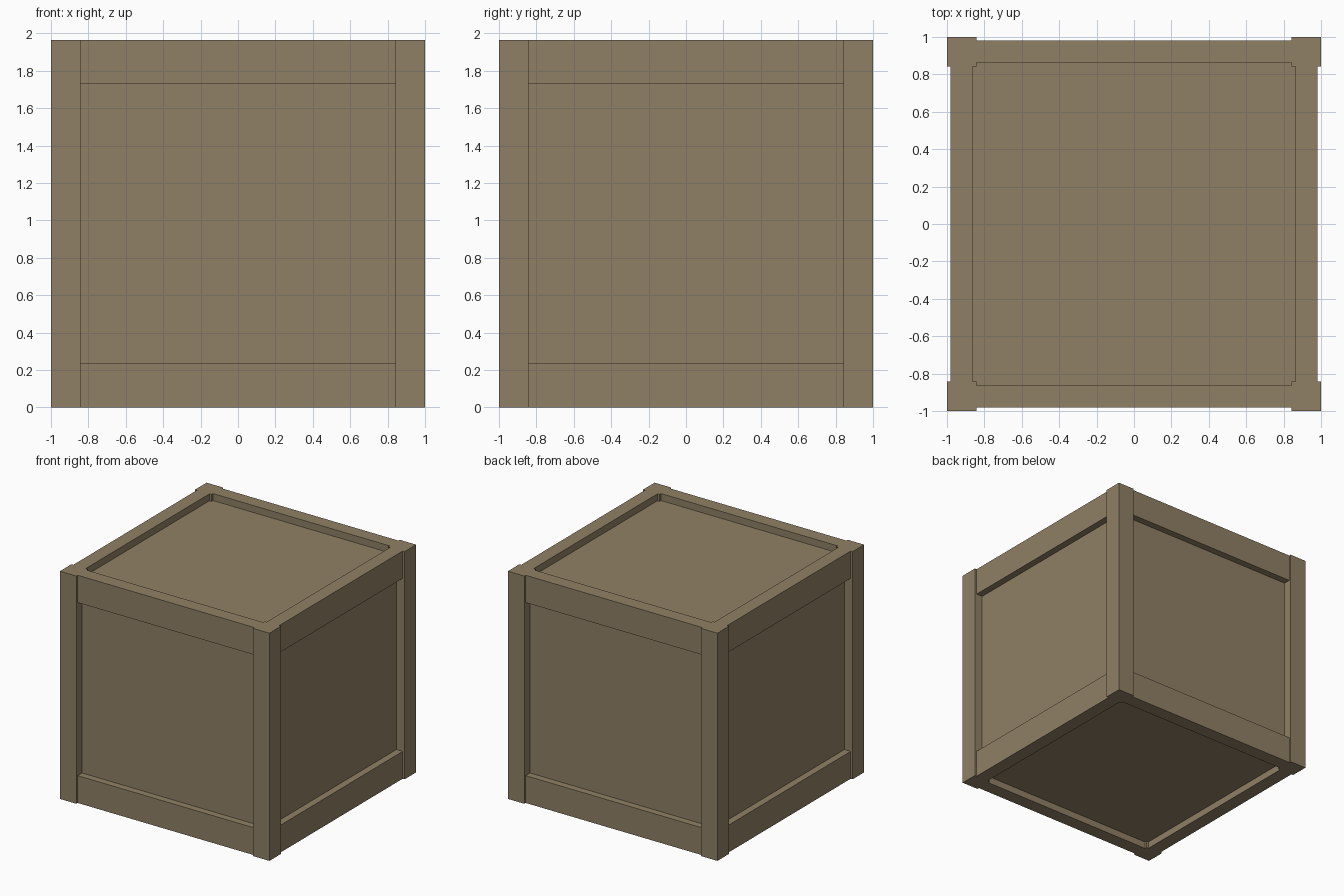
import bpy
from mathutils import Vector

cube = bpy.data.objects.get("Cube")
if cube:
    bpy.data.objects.remove(cube, do_unlink=True)

COLOUR = (0.279, 0.216, 0.130, 1.0)
wood = bpy.data.materials.new("tan wood")
wood.use_nodes = True
wood.diffuse_color = COLOUR
bsdf = next(n for n in wood.node_tree.nodes if n.type == 'BSDF_PRINCIPLED')
bsdf.inputs["Base Color"].default_value = COLOUR
bsdf.inputs["Roughness"].default_value = 0.8

HEIGHT = 1.965
POST_IN = 0.843      # inner face of the corner posts
RAIL_IN, RAIL_OUT = 0.863, 0.982
RAIL_H = 0.236
RECESS = 0.06        # how far the panels sit behind the rails


def box(name, low, high):
    """Axis-aligned box between two corners."""
    low, high = Vector(low), Vector(high)
    bpy.ops.mesh.primitive_cube_add(size=1, location=(low + high) / 2)
    ob = bpy.context.object
    ob.name = name
    for v in ob.data.vertices:
        v.co *= high - low
    ob.data.materials.append(wood)
    return ob


# Inner box forming the six recessed panels
p = RAIL_OUT - RECESS
box("panels", (-p, -p, RECESS), (p, p, HEIGHT - RECESS))

# Four corner posts
for sx, side in ((-1, "right"), (1, "left")):
    for sy, end in ((-1, "front"), (1, "back")):
        xs = sorted((sx * POST_IN, sx))
        ys = sorted((sy * POST_IN, sy))
        box(f"{end}_{side}_post", (xs[0], ys[0], 0), (xs[1], ys[1], HEIGHT))

# Top and bottom rails between the posts on all four sides
for level, z in (("bottom", 0), ("top", HEIGHT - RAIL_H)):
    for s, end, side in ((-1, "front", "right"), (1, "back", "left")):
        a, b = sorted((s * RAIL_IN, s * RAIL_OUT))
        box(f"{level}_{end}_rail", (-POST_IN, a, z), (POST_IN, b, z + RAIL_H))
        box(f"{level}_{side}_rail", (a, -POST_IN, z), (b, POST_IN, z + RAIL_H))
